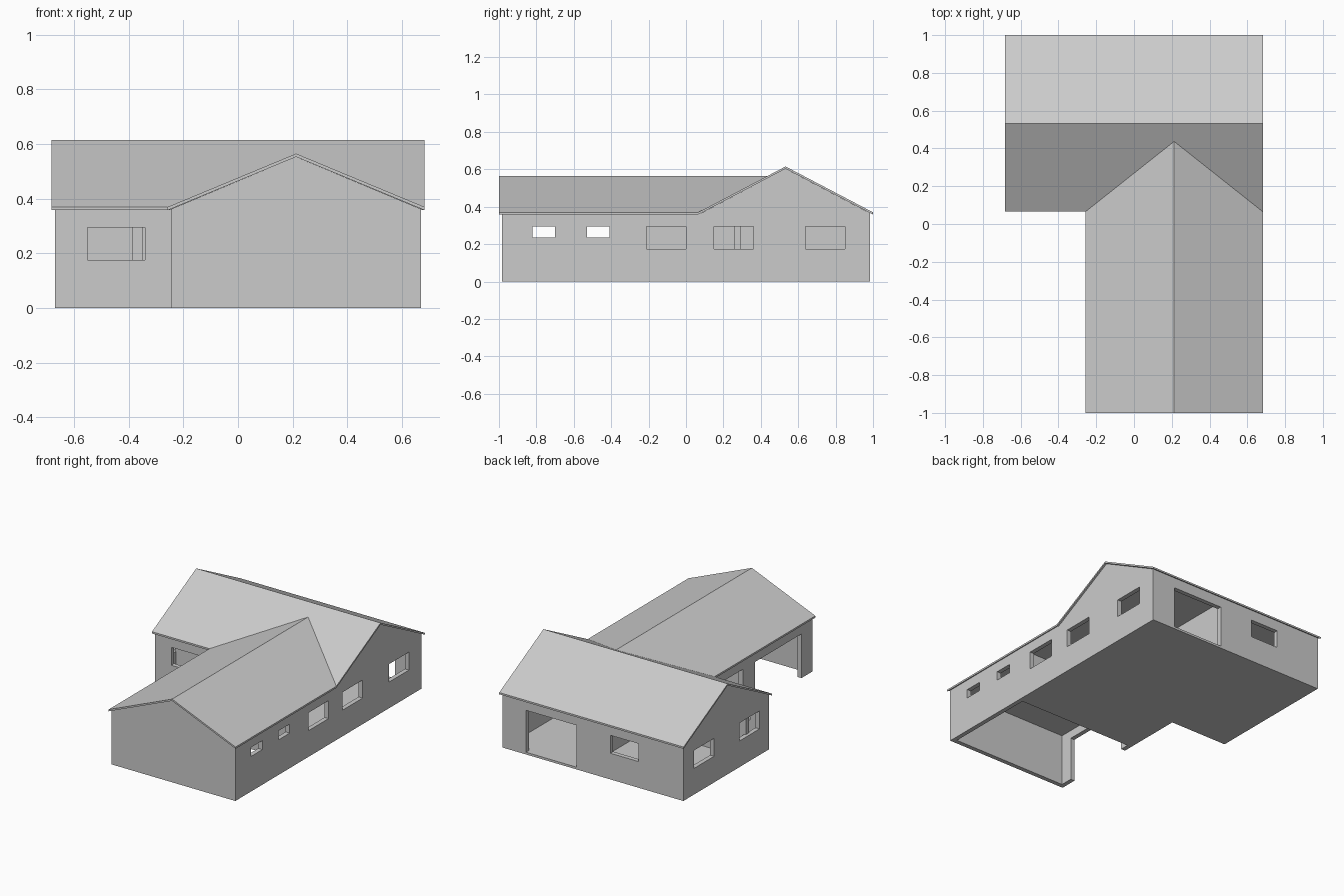
import bpy
import bmesh

cube = bpy.data.objects.get("Cube")
if cube:
    bpy.data.objects.remove(cube, do_unlink=True)

grey = bpy.data.materials.new("plain_grey")
grey.use_nodes = True
grey.diffuse_color = (0.6, 0.6, 0.6, 1)
grey.node_tree.nodes["Principled BSDF"].inputs["Base Color"].default_value = (0.6, 0.6, 0.6, 1)

T = 0.03                    # wall thickness
EAVE = 0.362                # wall height
SLAB = 0.015                # floor height
SILL, HEAD = 0.175, 0.295   # window heights


def place(axis, u, v, w):
    """Profile point (u, v) pushed to depth w along the axis."""
    return {"x": (w, u, v), "y": (u, w, v), "z": (u, v, w)}[axis]


def prism(name, axis, profile, a, b):
    """Extrude a flat profile along an axis from a to b."""
    bm = bmesh.new()
    near = [bm.verts.new(place(axis, u, v, a)) for u, v in profile]
    far = [bm.verts.new(place(axis, u, v, b)) for u, v in profile]
    bm.faces.new(near)
    bm.faces.new(far)
    for i in range(len(near)):
        j = (i + 1) % len(near)
        bm.faces.new((near[i], near[j], far[j], far[i]))
    bmesh.ops.recalc_face_normals(bm, faces=bm.faces)
    mesh = bpy.data.meshes.new(name)
    bm.to_mesh(mesh)
    bm.free()
    mesh.materials.append(grey)
    obj = bpy.data.objects.new(name, mesh)
    bpy.context.collection.objects.link(obj)
    return obj


def rect(u0, u1, v0, v1):
    return [(u0, v0), (u1, v0), (u1, v1), (u0, v1)]


def wall(name, axis, profile, a, b, openings=()):
    """Wall slab with rectangular openings (u0, u1, v0, v1) cut through."""
    obj = prism(name, axis, profile, a, b)
    for hole in openings:
        cutter = prism("opening_cutter", axis, rect(*hole), a - 0.05, b + 0.05)
        cutter.hide_render = True
        mod = obj.modifiers.new("opening", "BOOLEAN")
        mod.operation = "DIFFERENCE"
        mod.solver = "EXACT"
        mod.object = cutter
        bpy.context.view_layer.objects.active = obj
        bpy.ops.object.modifier_apply(modifier=mod.name)
        bpy.data.objects.remove(cutter, do_unlink=True)
    return obj


def window(u0, u1):
    return (u0, u1, SILL, HEAD)


def chevron(low, high, ridge):
    """Cross-section of a gable roof with thin sheets."""
    mid, t = (low + high) / 2, 0.012
    return [(low, 0.37 - t), (low, 0.37), (mid, ridge), (high, 0.37),
            (high, 0.37 - t), (mid, ridge - t)]


# Outer walls
wall("right_side_wall", "x",
     [(-0.985, 0), (0.985, 0), (0.985, 0.365), (0.532, 0.603), (0.08, 0.365), (-0.985, EAVE)],
     0.67 - T, 0.67,
     [(-0.82, -0.7, 0.235, HEAD), (-0.53, -0.41, 0.235, HEAD),
      window(-0.21, 0), window(0.15, 0.36), window(0.64, 0.85)])
wall("main_left_gable", "x",
     [(0.08, 0), (0.985, 0), (0.985, 0.365), (0.532, 0.603), (0.08, 0.365)],
     -0.67, -0.67 + T, [window(0.18, 0.39), window(0.66, 0.87)])
wall("back_wall", "y", rect(-0.67, 0.67, 0, 0.365), 0.985 - T, 0.985,
     [window(-0.34, -0.13), (0.12, 0.495, SLAB, HEAD)])
wall("main_front_wall", "y", rect(-0.67, -0.215, 0, 0.365), 0.08, 0.08 + T,
     [window(-0.55, -0.34)])
wall("wing_front_gable", "y",
     [(-0.245, 0), (0.67, 0), (0.67, EAVE), (0.212, 0.553), (-0.245, EAVE)],
     -0.985, -0.985 + T)
wall("wing_left_wall", "x", rect(-0.985, 0.1, 0, EAVE), -0.245, -0.245 + T,
     [(-0.87, -0.38, -0.05, HEAD), (-0.25, -0.05, SLAB, HEAD)])

# Inner walls
wall("garage_partition", "y", rect(-0.22, 0.65, 0, 0.355), -0.32, -0.29)
wall("hall_partition", "x", rect(-0.3, 0.02, 0, 0.355), 0.2, 0.23)
wall("long_partition", "y", rect(-0.65, 0.2, 0, 0.355), 0.26, 0.295)
wall("back_partition", "x", rect(0.29, 0.96, 0, 0.355), 0.07, 0.1)
wall("front_partition", "x", rect(0.15, 0.27, 0, 0.355), -0.385, -0.35)

# Floor (the garage has none) and flat ceiling
l_shape = [(-0.668, 0.082), (-0.243, 0.082), (-0.243, -0.3),
           (0.668, -0.3), (0.668, 0.983), (-0.668, 0.983)]
prism("floor", "z", l_shape, 0, SLAB)
prism("main_ceiling", "z", rect(-0.66, 0.66, 0.09, 0.975), 0.35, 0.358)
prism("wing_ceiling", "z", rect(-0.235, 0.66, -0.975, 0.09), 0.35, 0.358)

# Roofs: the wing roof runs into the main roof along two valleys
prism("main_roof", "x", chevron(0.065, 1.0, 0.615), -0.682, 0.682)
wing_roof = prism("wing_roof", "y", chevron(-0.257, 0.682, 0.565), -1.0, 0)
slope = (0.615 - 0.37) / 0.4675
for v in wing_roof.data.vertices:
    if v.co.y > -0.5:
        v.co.y = 0.065 + max(0, v.co.z - 0.37) / slope
